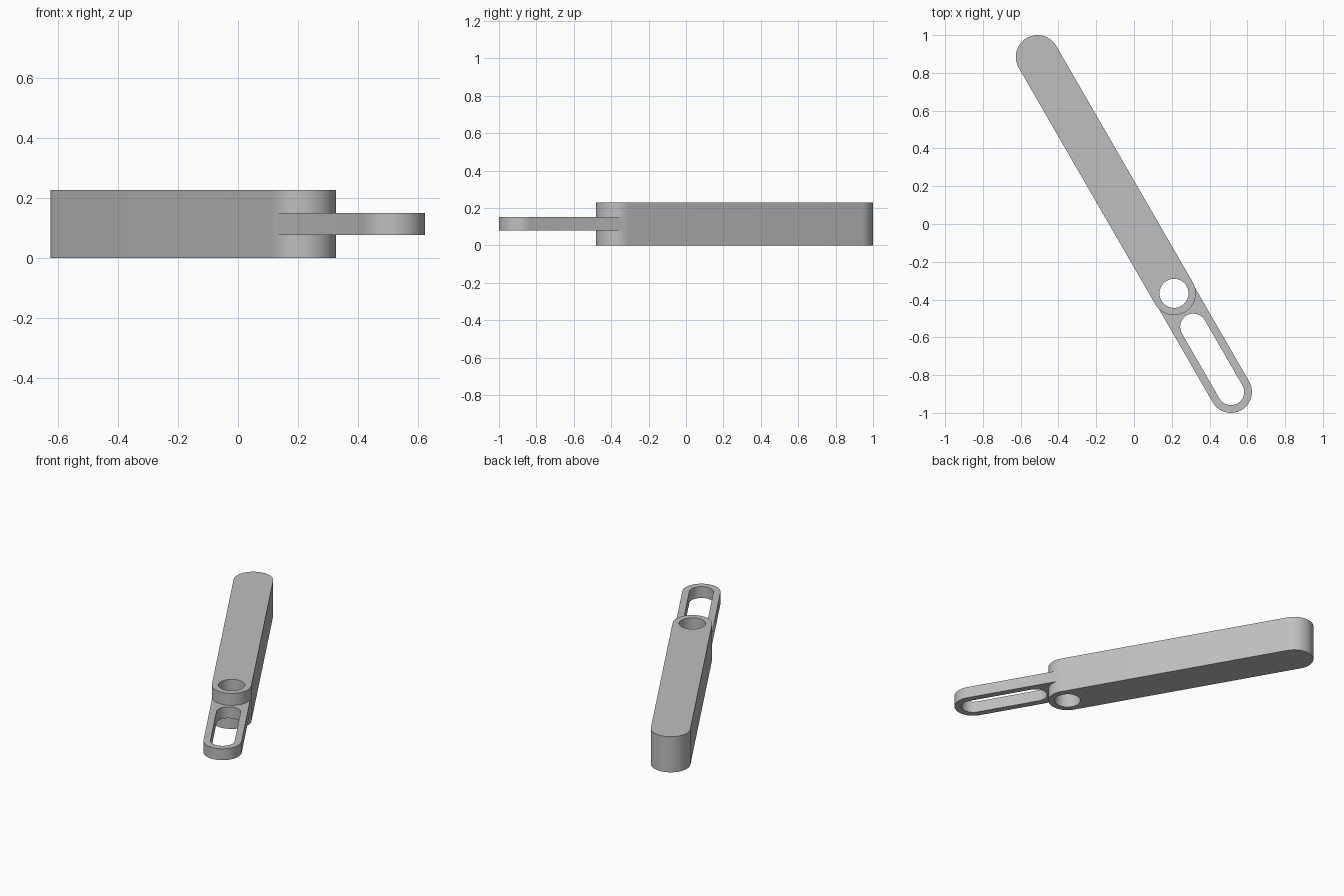
import bpy, bmesh, math
from mathutils import Vector

if "Cube" in bpy.data.objects:
    bpy.data.objects.remove(bpy.data.objects["Cube"], do_unlink=True)

# The arm runs along one axis, 60 degrees clockwise from +x
AXIS = Vector((math.cos(math.radians(60)), -math.sin(math.radians(60))))
HEIGHT, TAB_LOW, TAB_HIGH = 0.228, 0.078, 0.151
BODY_R, TAB_R, HOLE_R, SLOT_R = 0.115, 0.111, 0.077, 0.07
PIVOT, SLOT_START = 0.424, 0.629
BACK_END = -(1 - BODY_R) / math.sin(math.radians(60))
TAB_END = (1 - TAB_R) / math.sin(math.radians(60))

grey = bpy.data.materials.new("plain grey")
grey.use_nodes = True
colour = (0.52, 0.52, 0.52, 1)
grey.diffuse_color = colour
grey.node_tree.nodes["Principled BSDF"].inputs["Base Color"].default_value = colour


def rounded_bar(name, start, end, radius, low, high, steps=32):
    """Upright prism with round ends, centred on the axis."""
    heading = math.atan2(AXIS.y, AXIS.x)
    bm = bmesh.new()
    ring = []
    for centre, turn in ((end, -math.pi / 2), (start, math.pi / 2)):
        for i in range(steps + 1):
            if start == end and i == steps:
                continue
            a = heading + turn + math.pi * i / steps
            p = AXIS * centre + radius * Vector((math.cos(a), math.sin(a)))
            ring.append(bm.verts.new((p.x, p.y, low)))
    face = bm.faces.new(ring)
    top = bmesh.ops.extrude_face_region(bm, geom=[face])["geom"]
    verts = [v for v in top if isinstance(v, bmesh.types.BMVert)]
    bmesh.ops.translate(bm, verts=verts, vec=(0, 0, high - low))
    bmesh.ops.recalc_face_normals(bm, faces=bm.faces)
    mesh = bpy.data.meshes.new(name)
    bm.to_mesh(mesh)
    bm.free()
    mesh.materials.append(grey)
    obj = bpy.data.objects.new(name, mesh)
    bpy.context.collection.objects.link(obj)
    return obj


def cut(target, tool, operation="DIFFERENCE"):
    """Apply a boolean and discard its tool."""
    mod = target.modifiers.new(operation.title(), "BOOLEAN")
    mod.operation, mod.object, mod.solver = operation, tool, "EXACT"
    tool.hide_render = True
    bpy.ops.object.select_all(action="DESELECT")
    bpy.context.view_layer.objects.active = target
    target.select_set(True)
    bpy.ops.object.modifier_apply(modifier=mod.name)
    bpy.data.objects.remove(tool, do_unlink=True)


# Thick arm fused with the thin tab
arm = rounded_bar("slotted_arm", BACK_END, PIVOT, BODY_R, 0, HEIGHT)
cut(arm, rounded_bar("tab", PIVOT, TAB_END, TAB_R, TAB_LOW, TAB_HIGH), "UNION")

# Pivot hole and long slot, cut right through
cut(arm, rounded_bar("hole_cutter", PIVOT, PIVOT, HOLE_R, -0.1, HEIGHT + 0.1))
cut(arm, rounded_bar("slot_cutter", SLOT_START, TAB_END, SLOT_R, 0.04, 0.19))

# Smooth round walls with crisp rims
bpy.ops.object.shade_smooth_by_angle(angle=math.radians(30))
